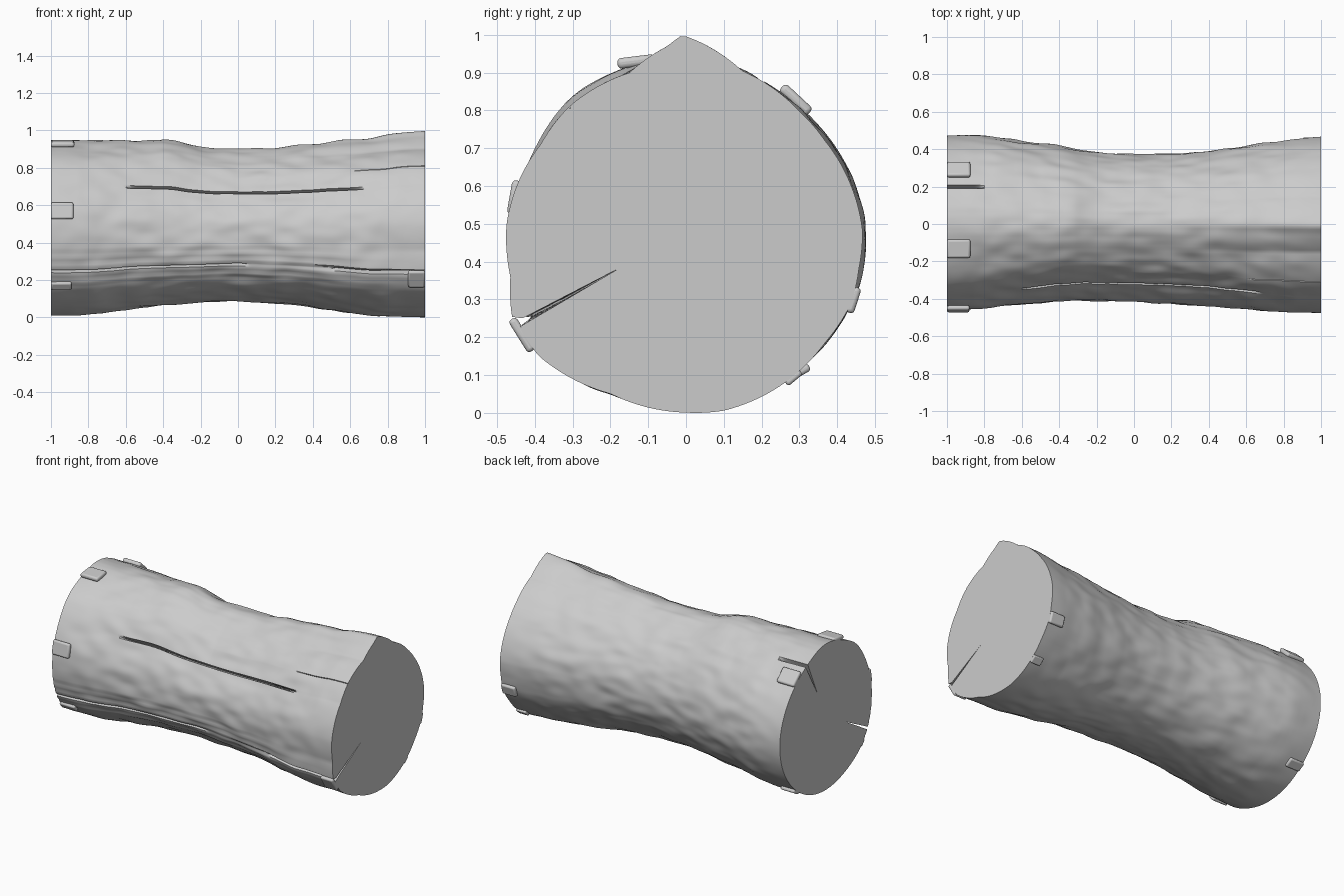
import bpy, bmesh, math
from mathutils import noise, Vector

if "Cube" in bpy.data.objects:
    bpy.data.objects.remove(bpy.data.objects["Cube"])

CZ = 0.48
TAU = 2 * math.pi


def interp(table, t):
    if t <= table[0][0]:
        return table[0][1]
    for (a, u), (b, v) in zip(table, table[1:]):
        if t <= b:
            return u + (v - u) * (t - a) / (b - a)
    return table[-1][1]


def smooth(table, t):
    return sum(interp(table, t + d) for d in (-.08, -.04, 0, .04, .08)) / 5


# Cross-section (y, z) at the right end, and silhouettes along the length
SECTION = [(.47, .48), (.44, .6), (.37, .72), (.3, .80), (.15, .905), (.04, .98),
           (-.01, 1.0), (-.05, .97), (-.15, .90), (-.31, .81), (-.385, .71), (-.44, .62),
           (-.475, .5), (-.465, .36), (-.425, .25), (-.46, .25), (-.44, .225), (-.39, .15),
           (-.2, .05), (0, 0), (.1, .005), (.25, .07), (.37, .185), (.44, .29), (.46, .38)]
TOP = [(-1, .95), (-.75, .945), (-.66, .955), (-.52, .935), (-.4, .965), (-.2, .905),
       (.15, .90), (.4, .93), (.75, .965), (.95, 1), (1, .995)]
BOTTOM = [(-1, .01), (-.8, .012), (-.55, .05), (-.2, .08), (0, .09), (.3, .07), (.7, .01), (1, 0)]
BACK = [(-1, .47), (-.8, .473), (-.5, .43), (-.2, .38), (.1, .372), (.3, .38), (.6, .42), (1, .47)]
FRONT = [(-1, .46), (-.6, .425), (-.3, .405), (0, .415), (.4, .435), (.7, .465), (1, .472)]

polar = sorted((math.atan2(z - CZ, y) % TAU, math.hypot(y, z - CZ)) for y, z in SECTION)
polar.append((TAU, polar[0][1]))

# Cracks: angle, half width, depth along the length
CRACKS = [
    (math.atan2(-.235, -.425) % TAU, .016,
     [(-1, .26), (-.5, .2), (-.1, .12), (.05, 0), (.5, 0), (.65, .1), (1, .29)]),
    (math.atan2(.215, -.36) % TAU, .02,
     [(-.6, 0), (-.45, .12), (0, .2), (.45, .16), (.68, 0)]),
    (math.atan2(.40, .19), .024, [(-1, .24), (-.9, .12), (-.8, 0)]),
    (math.atan2(.33, -.31), .005, [(.6, 0), (.75, .012), (1, .006)]),
]


def near(a, b):
    return abs((a - b + math.pi) % TAU - math.pi)


cols = [(k * TAU / 220, None) for k in range(220)]
cols = [c for c in cols if all(near(c[0], k[0]) > k[1] + .004 for k in CRACKS)]
for k in CRACKS:
    cols += [(k[0] - k[1], None), (k[0], k), (k[0] + k[1], None)]
cols.sort(key=lambda c: c[0])


def section_radius(x, a):
    """Peaked section at the right end, easing to a rounder one at the left."""
    r = interp(polar, a)
    soft = sum(interp(polar, (a + d) % TAU) for d in (-.2, -.1, 0, .1, .2)) / 5
    r += (soft - r) * max(0, min(1, (1 - x) * 1.2))
    left = max(0, min(1, -x)) ** .7
    r += (.48 - r) * .4 * left
    r += .022 * left * math.exp(-(near(a, 2.2) / .4) ** 2)
    # Flatter upper front at the waist
    waist = max(0, 1 - (x / .85) ** 2)
    return r - .035 * waist * math.exp(-(near(a, 2.55) / .42) ** 2)


def surface(x, a, crack=None):
    r = section_radius(x, a)
    y, z = r * math.cos(a), r * math.sin(a)
    y *= smooth(BACK, x) / .47 if y > 0 else smooth(FRONT, x) / .472
    if z > 0:
        z *= (smooth(TOP, x) - CZ) / section_radius(x, math.pi / 2)
    else:
        z *= (CZ - smooth(BOTTOM, x)) / .48
    # Soft bark lumps, slightly stretched along the grain
    fade = min(1, (1 - abs(x)) * 4)
    p = Vector((x * 4, math.cos(a) * 3, math.sin(a) * 3))
    q = Vector((x * 8, math.cos(a) * 6, math.sin(a) * 6))
    R = math.hypot(y, z)
    f = 1 + fade * (.006 * noise.noise(p) + .008 * noise.noise(q)) / R
    if crack:
        f -= interp(crack[2], x) / R
    return (x, y * f, CZ + z * f)


def finish(ob):
    bpy.ops.object.select_all(action='DESELECT')
    ob.select_set(True)
    bpy.context.view_layer.objects.active = ob
    bpy.ops.object.shade_smooth_by_angle(angle=math.radians(40))


# Log body with end caps
NX = 130
bm = bmesh.new()
rings = [[bm.verts.new(surface(-1 + 2 * i / NX, a, c)) for a, c in cols] for i in range(NX + 1)]
n = len(cols)
for r0, r1 in zip(rings, rings[1:]):
    for j in range(n):
        k = (j + 1) % n
        bm.faces.new((r0[j], r0[k], r1[k], r1[j]))
for ring, x in ((rings[0], -1), (rings[-1], 1)):
    c = bm.verts.new((x, 0, CZ))
    for j in range(n):
        bm.faces.new((c, ring[j], ring[(j + 1) % n]))
bmesh.ops.recalc_face_normals(bm, faces=bm.faces)
me = bpy.data.meshes.new("log_body")
bm.to_mesh(me)
bm.free()
body = bpy.data.objects.new("log_body", me)
bpy.context.collection.objects.link(body)
finish(body)

# Bark flakes at the ends, set onto the surface: end, y, z, length, width, thickness, normal angle
FLAKES = [
    (-1, -.14, .955, .125, .10, .028, 97),
    (-1, .285, .838, .125, .10, .028, 47),
    (-1, -.462, .572, .12, .09, .026, 170),
    (-1, -.39, .16, .11, .05, .024, 220),
    (-1, .30, .10, .10, .06, .022, 300),
    (1, -.435, .205, .09, .10, .024, 212),
    (1, .442, .30, .10, .07, .024, 342),
    (1, .285, .095, .07, .05, .018, 310),
]
for i, (end, y, z, length, width, thick, ang) in enumerate(FLAKES):
    xc = end * (1 - length / 2)
    p = Vector(surface(xc, math.atan2(z - CZ, y) % TAU))
    n_dir = Vector((0, math.cos(math.radians(ang)), math.sin(math.radians(ang))))
    bpy.ops.mesh.primitive_cube_add(size=1, location=p + n_dir * thick * .25,
                                    rotation=(math.radians(ang - 90), 0, 0))
    ob = bpy.context.object
    ob.name = f"bark_flake_{i + 1}"
    ob.scale = (length, width, thick)
    bpy.ops.object.transform_apply(location=False, rotation=False, scale=True)
    bev = ob.modifiers.new("round", 'BEVEL')
    bev.width, bev.segments = thick * .4, 3
    finish(ob)
